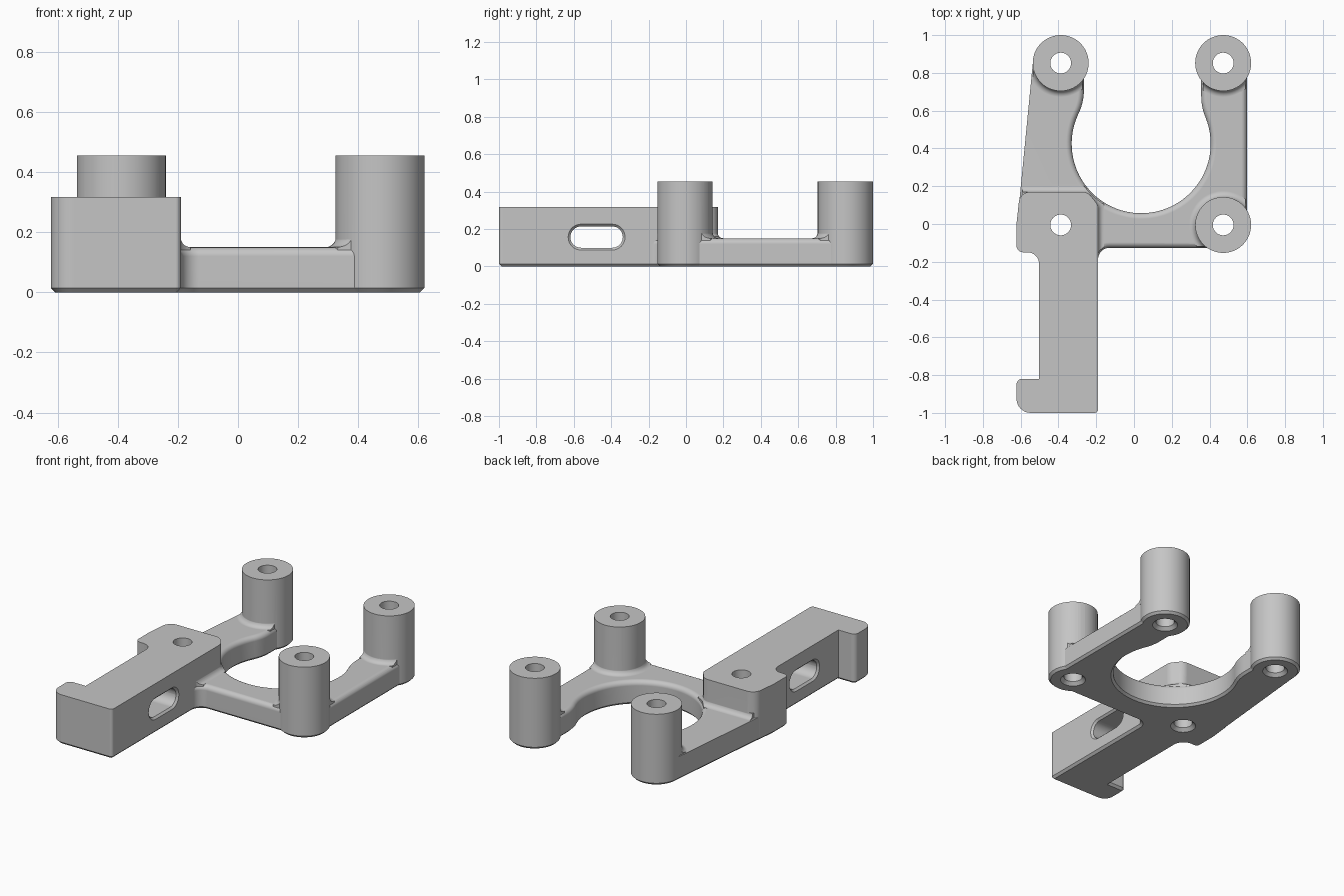
import bpy, bmesh
from math import sin, cos, tan, pi, radians
from mathutils import Vector

cube = bpy.data.objects.get("Cube")
if cube:
    bpy.data.objects.remove(cube)

grey = bpy.data.materials.new("light grey")
grey.use_nodes = True
grey.diffuse_color = (0.56, 0.56, 0.56, 1)
grey.node_tree.nodes["Principled BSDF"].inputs["Base Color"].default_value = (0.56, 0.56, 0.56, 1)


def rounded(points, seg=8):
    """Outline from (x, y, radius) corners, each corner replaced by an arc."""
    out = []
    for i, (x, y, r) in enumerate(points):
        p = Vector((x, y))
        if r == 0:
            out.append(p)
            continue
        a = (Vector(points[i - 1][:2]) - p).normalized()
        b = (Vector(points[(i + 1) % len(points)][:2]) - p).normalized()
        half = a.angle(b) / 2
        centre = p + (a + b).normalized() * (r / sin(half))
        start = p + a * (r / tan(half)) - centre
        end = p + b * (r / tan(half)) - centre
        sweep = start.angle_signed(end)
        for k in range(seg + 1):
            t = -sweep * k / seg
            out.append(centre + Vector((start.x * cos(t) - start.y * sin(t),
                                        start.x * sin(t) + start.y * cos(t))))
    return out


def inset(outline, d, fixed=lambda p: False):
    """Outline moved inwards by d with mitred corners; fixed points stay."""
    n = len(outline)
    area = sum(outline[i - 1].cross(outline[i]) for i in range(n))
    side = d if area > 0 else -d
    out = []
    for i, p in enumerate(outline):
        a = (p - outline[i - 1]).normalized()
        b = (outline[(i + 1) % n] - p).normalized()
        move = Vector((-a.y - b.y, a.x + b.x)) * (side / (1 + a.dot(b)))
        out.append(p.copy() if fixed(p) else p + move)
    return out


def circle(x, y, r, n=64):
    return [Vector((x + r * cos(2 * pi * k / n), y + r * sin(2 * pi * k / n))) for k in range(n)]


def loft(name, rings):
    """Closed solid through a list of (outline, height) rings."""
    bm = bmesh.new()
    loops = [[bm.verts.new((p.x, p.y, z)) for p in ring] for ring, z in rings]
    n = len(loops[0])
    bm.faces.new(loops[0][::-1])
    bm.faces.new(loops[-1])
    for a, b in zip(loops, loops[1:]):
        for i in range(n):
            j = (i + 1) % n
            bm.faces.new((a[i], a[j], b[j], b[i]))
    bmesh.ops.recalc_face_normals(bm, faces=bm.faces)
    mesh = bpy.data.meshes.new(name)
    bm.to_mesh(mesh)
    bm.free()
    mesh.materials.append(grey)
    obj = bpy.data.objects.new(name, mesh)
    bpy.context.collection.objects.link(obj)
    return obj


def chamfered(outline):
    """Lowest rings of a part with a small chamfer underneath."""
    return [(inset(outline, 0.014), 0), (outline, 0.014)]


def combine(target, other, operation, keep=False):
    mod = target.modifiers.new("combine", 'BOOLEAN')
    mod.object, mod.operation, mod.solver = other, operation, 'EXACT'
    bpy.context.view_layer.objects.active = target
    bpy.ops.object.modifier_apply(modifier=mod.name)
    if not keep:
        bpy.data.objects.remove(other)


PLATE_TOP, FILLET, EDGE, POST_R = 0.15, 0.033, 0.03, 0.148
LEFT, RIGHT, BACK, FRONT = -0.388, 0.472, 0.852, -0.005
POSTS = [(LEFT, BACK), (RIGHT, BACK), (RIGHT, FRONT)]

# Tall hooked block
block_outline = rounded([
    (-0.19, -1, 0.018), (-0.19, 0.1, 0.06), (-0.245, 0.17, 0.06), (-0.604, 0.17, 0.06),
    (-0.622, 0, 0), (-0.622, -0.15, 0.035), (-0.503, -0.15, 0.06), (-0.503, -0.82, 0),
    (-0.622, -0.82, 0.03), (-0.622, -1, 0.075)])
bracket = loft("bracket", chamfered(block_outline) + [(block_outline, 0.317)])

# Flat plate with a round opening between its two arms
opening = [(0.038 + 0.368 * cos(radians(a)), 0.425 + 0.368 * sin(radians(a)), 0)
           for a in [155 + 227 * k / 48 for k in range(49)]]
plate_outline = rounded(
    [(-0.265, 0.644, 0.29)] + opening +
    [(0.356, 0.619, 0.29), (0.356, BACK, 0), (RIGHT, 0.92, 0), (0.598, BACK, 0),
     (0.598, -0.03, 0), (0.5, -0.126, 0), (-0.19, -0.126, 0.06), (-0.19, -0.26, 0),
     (-0.3, -0.26, 0), (-0.45, 0, 0), (-0.607, 0.12, 0), (-0.534, 0.868, 0),
     (LEFT, 0.92, 0), (-0.265, BACK, 0)])
rings = chamfered(plate_outline)
for k in range(6):
    t = k * pi / 10
    # The outer left edge stays crisp, the others are rounded over
    rings.append((inset(plate_outline, EDGE * (1 - cos(t)), lambda p: p.x < -0.5),
                  PLATE_TOP - EDGE * (1 - sin(t))))
combine(bracket, loft("plate", rings), 'UNION')

# Flared fillets where posts and block meet the plate
clip_outline = inset(plate_outline, 0.008)
clip = loft("fillet_clip", [(clip_outline, 0.05), (clip_outline, 0.3)])
clip.hide_render = True


def flare(name, outline_at):
    steps = [(FILLET, PLATE_TOP - 0.025)]
    for k in range(6):
        t = k * pi / 10
        steps.append((FILLET * (1 - sin(t)) - 0.001, PLATE_TOP + FILLET * (1 - cos(t))))
    obj = loft(name, [(outline_at(o), z) for o, z in steps])
    combine(obj, clip, 'INTERSECT', keep=True)
    combine(bracket, obj, 'UNION')


def block_rim(o):
    return rounded([(-0.19 + o, -0.22, 0), (-0.19 + o, 0.1 + 0.4 * o, 0.06),
                    (-0.245 + 0.4 * o, 0.17 + o, 0.06), (-0.59, 0.17 + o, 0), (-0.59, -0.22, 0)])


flare("block_fillet", block_rim)
for x, y in POSTS:
    flare("post_fillet", lambda o: circle(x, y, POST_R + o))
bpy.data.objects.remove(clip)

# Round posts
for x, y in POSTS:
    ring = circle(x, y, POST_R)
    combine(bracket, loft("post", chamfered(ring) + [(ring, 0.455)]), 'UNION')

# Screw holes, countersunk underneath
for x, y in POSTS + [(LEFT, FRONT)]:
    profile = [(0.075, -0.02), (0.075, 0), (0.055, 0.02), (0.055, 0.6)]
    hole = loft("screw_hole", [(circle(x, y, r, 40), z) for r, z in profile])
    combine(bracket, hole, 'DIFFERENCE')


# Sideways slot through the block, with chamfered rims
def slot_ring(o):
    h = 0.057 + o
    w = 0.14 + o
    return rounded([(-w, -h, h - 0.001), (w, -h, h - 0.001), (w, h, h - 0.001), (-w, h, h - 0.001)])


slot = loft("slot", [(slot_ring(o), z) for o, z in
                     [(0.012, -0.7), (0.012, -0.503), (0, -0.491), (0, -0.202), (0.012, -0.19), (0.012, 0)]])
for v in slot.data.vertices:
    along, up, across = v.co
    v.co = (across, along - 0.478, up + 0.157)
combine(bracket, slot, 'DIFFERENCE')

# Smooth shading with crisp edges
bpy.ops.object.select_all(action='DESELECT')
bracket.select_set(True)
bpy.context.view_layer.objects.active = bracket
bpy.ops.object.shade_smooth_by_angle(angle=radians(30))
normals = bracket.modifiers.new("even_normals", 'WEIGHTED_NORMAL')
normals.keep_sharp = True
